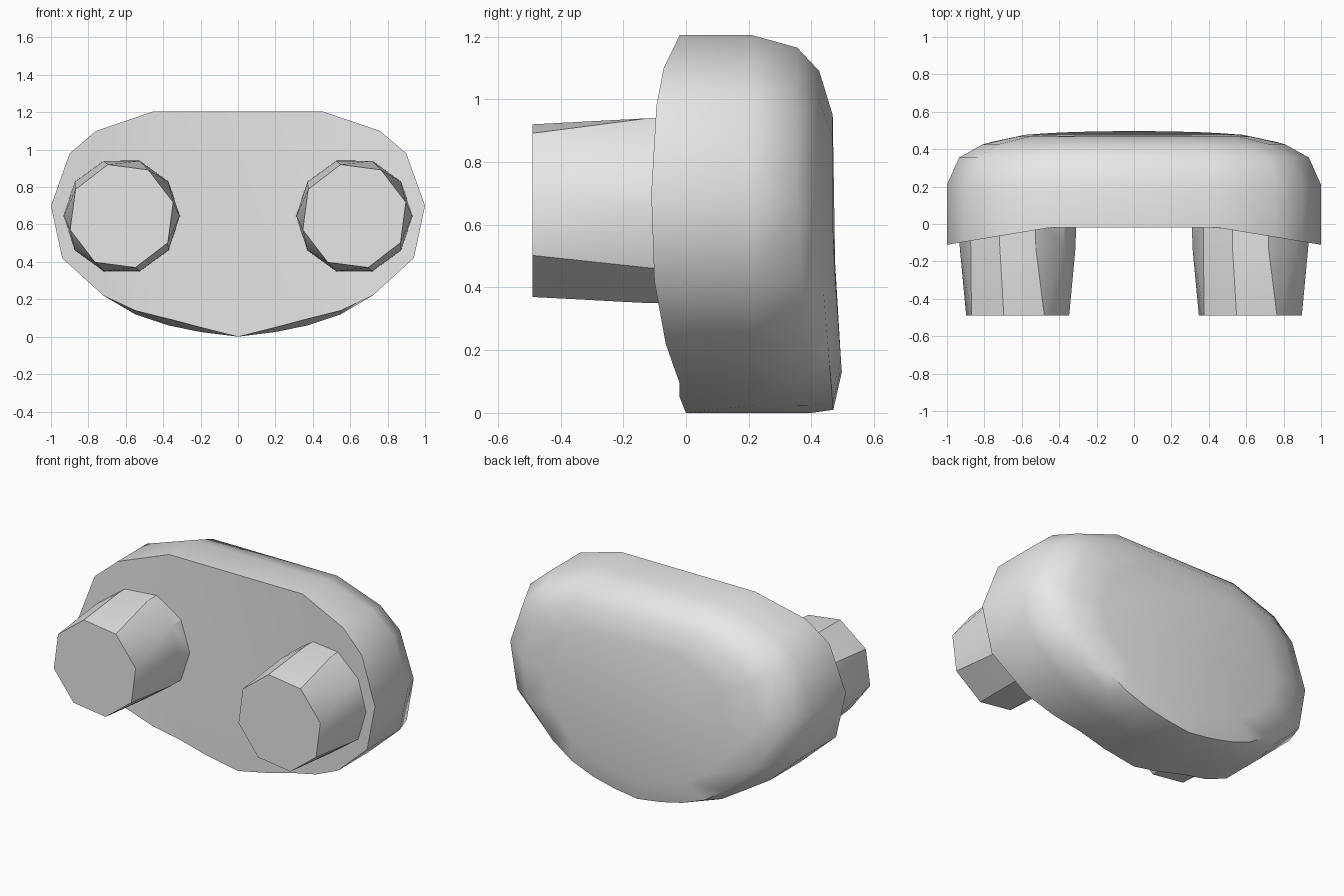
import bpy, bmesh, math

cube = bpy.data.objects.get("Cube")
if cube:
    bpy.data.objects.remove(cube, do_unlink=True)

# Single grey material
GREY = (0.8, 0.8, 0.8, 1.0)
grey = bpy.data.materials.new("light grey")
grey.use_nodes = True
grey.diffuse_color = GREY
grey.node_tree.nodes["Principled BSDF"].inputs["Base Color"].default_value = GREY


def finish(bm, name, angle):
    bmesh.ops.recalc_face_normals(bm, faces=bm.faces)
    mesh = bpy.data.meshes.new(name)
    bm.to_mesh(mesh)
    bm.free()
    mesh.materials.append(grey)
    mesh.shade_smooth()
    mesh.set_sharp_from_angle(angle=math.radians(angle))
    obj = bpy.data.objects.new(name, mesh)
    bpy.context.collection.objects.link(obj)
    return obj


# Half outline of the body from bottom centre up to the top edge
HEIGHT = 1.205
half = [(0, 0), (0.2, 0.05), (0.37, 0.095), (0.55, 0.14), (0.72, 0.22),
        (0.94, 0.42), (1, 0.7), (0.9, 0.98), (0.76, 1.1), (0.45, HEIGHT)]
sag = {1: 0.025, 2: 0.035, 3: 0.02}   # rounder underside behind the front rim
last = len(half) - 1


def front_y(x, z):
    """Front face sweeps forward towards both ends."""
    if z < 0.01:
        return 0
    return -0.02 - 0.165 * max(0, abs(x) - 0.45)


def full_ring(bm, points):
    """Bottom centre, up the left side, across the top, down the right."""
    mirrored = [(-x, y, z) for x, y, z in reversed(points[1:])]
    return [bm.verts.new(p) for p in points + mirrored]


body = bmesh.new()
rings = [full_ring(body, [(x, front_y(x, z), z) for x, z in half])]

# Rounded rings behind: depth at top, depth at bottom, width, bottom, top
for y_top, y_bot, width, low, high in [(0.21, 0.22, 1.0, 0.0, 1.205),
                                       (0.355, 0.4, 0.935, 0.0, 1.165),
                                       (0.425, 0.47, 0.81, 0.01, 1.09),
                                       (0.468, 0.497, 0.62, 0.13, 0.95)]:
    points = []
    for i, (x, z) in enumerate(half):
        t = (z - sag.get(i, 0)) / HEIGHT
        y = y_top + (y_bot - y_top) * max(0, 1 - 2 * t)
        points.append((x * width, y, low + t * (high - low)))
    rings.append(full_ring(body, points))

for a, b in zip(rings, rings[1:]):
    for i in range(len(a)):
        body.faces.new((a[i - 1], a[i], b[i], b[i - 1]))
body.faces.new(rings[-1])

# Front face: flat middle and bent strips towards each end
rim = rings[0]
body.faces.new([rim[i] for i in (0, 1, 2, 3, last)] +
               [rim[-i] for i in (last, 3, 2, 1)])
for low, high in ((3, 9), (4, 8), (5, 7)):
    for s in (1, -1):
        corners = [low, low + 1, high - 1, high]
        if low + 1 == high - 1:
            corners = [low, low + 1, high]
        body.faces.new([rim[s * i] for i in corners])
finish(body, "body", 38)


# Pegs: ten-sided roots tapering to eight-sided flat ends
def peg(name, cx):
    bm = bmesh.new()
    cz = 0.645
    for sides, radius, start, y in ((10, 0.312, 0, 0.04), (10, 0.31, 0, -0.12),
                                    (8, 0.285, 15, -0.49)):
        for i in range(sides):
            a = math.radians(start) + math.tau * i / sides
            bm.verts.new((cx + radius * math.cos(a), y, cz + radius * math.sin(a)))
    bmesh.ops.convex_hull(bm, input=bm.verts)
    bmesh.ops.dissolve_limit(bm, angle_limit=math.radians(1),
                             verts=bm.verts, edges=bm.edges)
    finish(bm, name, 28)


peg("left_peg", 0.622)
peg("right_peg", -0.622)
